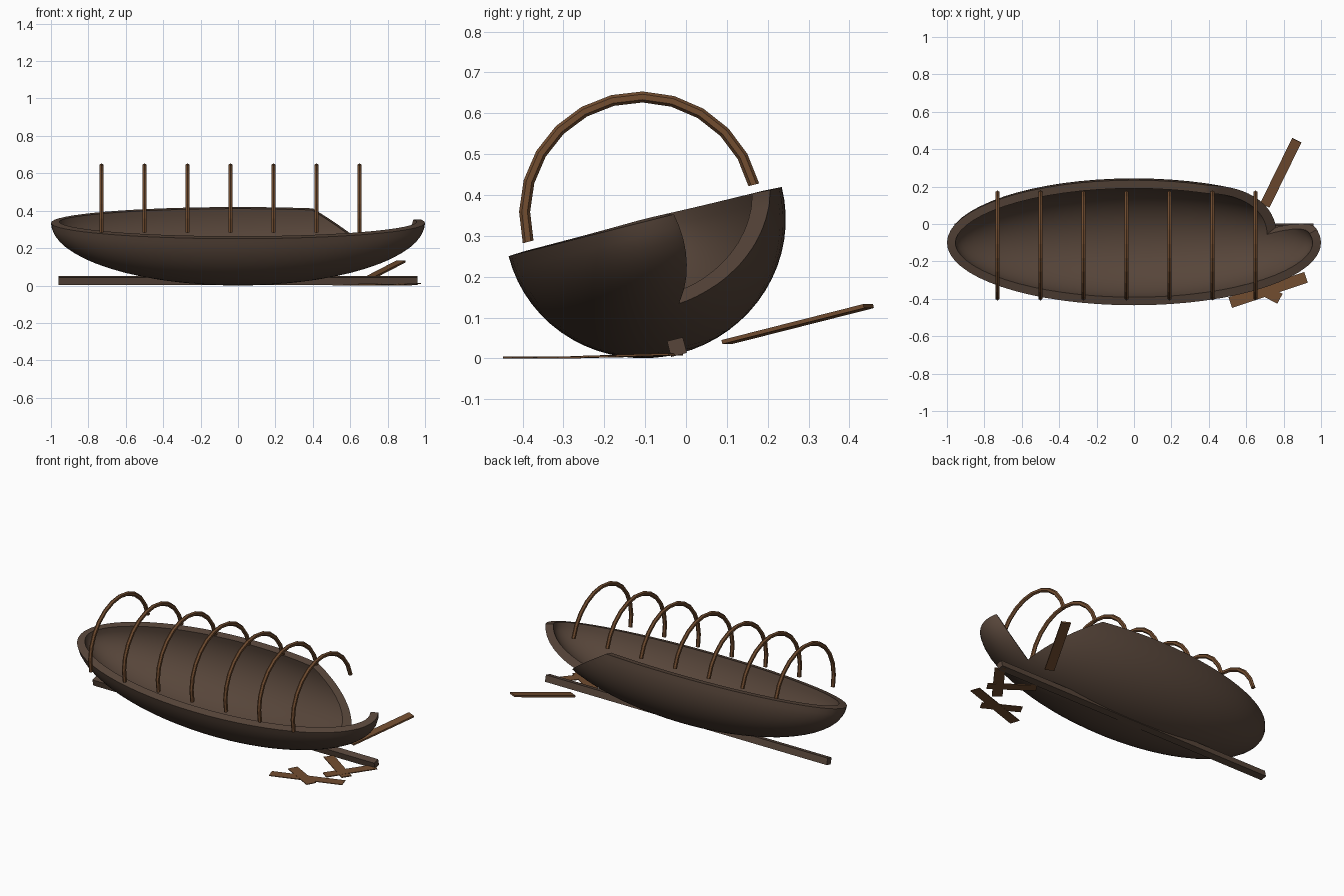
import bpy, bmesh, math
from mathutils import Matrix, Vector

if "Cube" in bpy.data.objects:
    bpy.data.objects.remove(bpy.data.objects["Cube"], do_unlink=True)


def material(name, rgb):
    m = bpy.data.materials.new(name)
    m.use_nodes = True
    m.diffuse_color = (*rgb, 1)
    m.node_tree.nodes["Principled BSDF"].inputs["Base Color"].default_value = (*rgb, 1)
    return m


HULL = material("dark weathered wood", (0.095, 0.06, 0.042))
WOOD = material("warm brown wood", (0.17, 0.075, 0.03))

# The wreck leans over on its side
LEAN = Matrix.Translation((0, -0.1, 0.335)) @ Matrix.Rotation(math.radians(14.2), 4, 'X')


def finish(name, bm, mat, matrix=Matrix()):
    bmesh.ops.transform(bm, matrix=matrix, verts=bm.verts)
    me = bpy.data.meshes.new(name)
    bm.to_mesh(me)
    bm.free()
    me.materials.append(mat)
    ob = bpy.data.objects.new(name, me)
    bpy.context.collection.objects.link(ob)
    return ob


def box(name, size, mat, matrix):
    bm = bmesh.new()
    bmesh.ops.create_cube(bm, size=1)
    bmesh.ops.scale(bm, vec=size, verts=bm.verts)
    return finish(name, bm, mat, matrix)


def plank(name, start, end, width, thick):
    a, b = Vector(start), Vector(end)
    along = (b - a).normalized()
    side = Vector((0, 0, 1)).cross(along).normalized()
    rot = Matrix((along, side, along.cross(side))).transposed().to_4x4()
    return box(name, ((b - a).length, width, thick), WOOD,
               Matrix.Translation((a + b) / 2) @ rot)


def select(ob):
    bpy.ops.object.select_all(action='DESELECT')
    ob.select_set(True)
    bpy.context.view_layer.objects.active = ob


# Hull: lower half of an ellipsoid
bm = bmesh.new()
bmesh.ops.create_uvsphere(bm, u_segments=64, v_segments=32, radius=1)
bmesh.ops.delete(bm, geom=[v for v in bm.verts if v.co.z > 0.01], context='VERTS')
bmesh.ops.scale(bm, vec=(1, 0.345, 0.334), verts=bm.verts)
hull = finish("hull", bm, HULL, LEAN)
shell = hull.modifiers.new("shell", 'SOLIDIFY')
shell.thickness = 0.045
shell.offset = -1

# Wedge that breaks open the bow
bm = bmesh.new()
bmesh.ops.create_cube(bm, size=3)
for point, normal in (((0.40, 0, 0), (1, 0, 1.667)),
                      ((0, -0.411, 0), (-0.495, 1, 0.307))):
    cut = bmesh.ops.bisect_plane(bm, geom=bm.verts[:] + bm.edges[:] + bm.faces[:],
                                 plane_co=point, plane_no=Vector(normal).normalized(),
                                 clear_inner=True)
    edges = [e for e in cut["geom_cut"] if isinstance(e, bmesh.types.BMEdge)]
    bmesh.ops.contextual_create(bm, geom=edges)
bmesh.ops.recalc_face_normals(bm, faces=bm.faces)
wedge = finish("bow_cutter", bm, HULL, LEAN)
wedge.hide_render = True
breach = hull.modifiers.new("breach", 'BOOLEAN')
breach.operation = 'DIFFERENCE'
breach.solver = 'EXACT'
breach.object = wedge
select(hull)
for mod in ("shell", "breach"):
    bpy.ops.object.modifier_apply(modifier=mod)
bpy.data.objects.remove(wedge, do_unlink=True)
bpy.ops.object.shade_smooth_by_angle(angle=math.radians(35))

# Keel beam
box("keel", (1.92, 0.04, 0.04), HULL, LEAN @ Matrix.Translation((0, 0, -0.317)))

# Row of hoops over the hull
SEGMENTS, SIDES = 12, 6
for i in range(7):
    bm = bmesh.new()
    rings = []
    for s in range(SEGMENTS + 1):
        t = math.pi * s / SEGMENTS
        ring = []
        for k in range(SIDES):
            a = math.tau * k / SIDES
            r = 0.285 + 0.0135 * math.cos(a)
            ring.append(bm.verts.new((0.0115 * math.sin(a), r * math.cos(t), r * math.sin(t))))
        rings.append(ring)
    for p, q in zip(rings, rings[1:]):
        for k in range(SIDES):
            n = (k + 1) % SIDES
            bm.faces.new((p[k], p[n], q[n], q[k]))
    bm.faces.new(rings[0])
    bm.faces.new(rings[-1])
    bmesh.ops.recalc_face_normals(bm, faces=bm.faces)
    finish(f"hoop_{i + 1}", bm, WOOD,
           LEAN @ Matrix.Translation((-0.73 + 0.23 * i, -0.005, 0.022)))

# Broken planks scattered by the bow
plank("leaning_plank", (0.70, 0.10, 0.04), (0.87, 0.447, 0.128), 0.055, 0.01)
plank("ground_plank_1", (0.515, -0.42, 0.002), (0.92, -0.285, 0.002), 0.06, 0.004)
plank("ground_plank_2", (0.575, -0.29, 0.003), (0.78, -0.40, 0.003), 0.06, 0.004)
plank("ground_plank_3", (0.775, -0.265, 0.003), (0.955, -0.025, 0.01), 0.06, 0.005)
plank("ground_plank_4", (0.66, -0.06, 0.009), (0.89, -0.215, 0.004), 0.06, 0.005)
